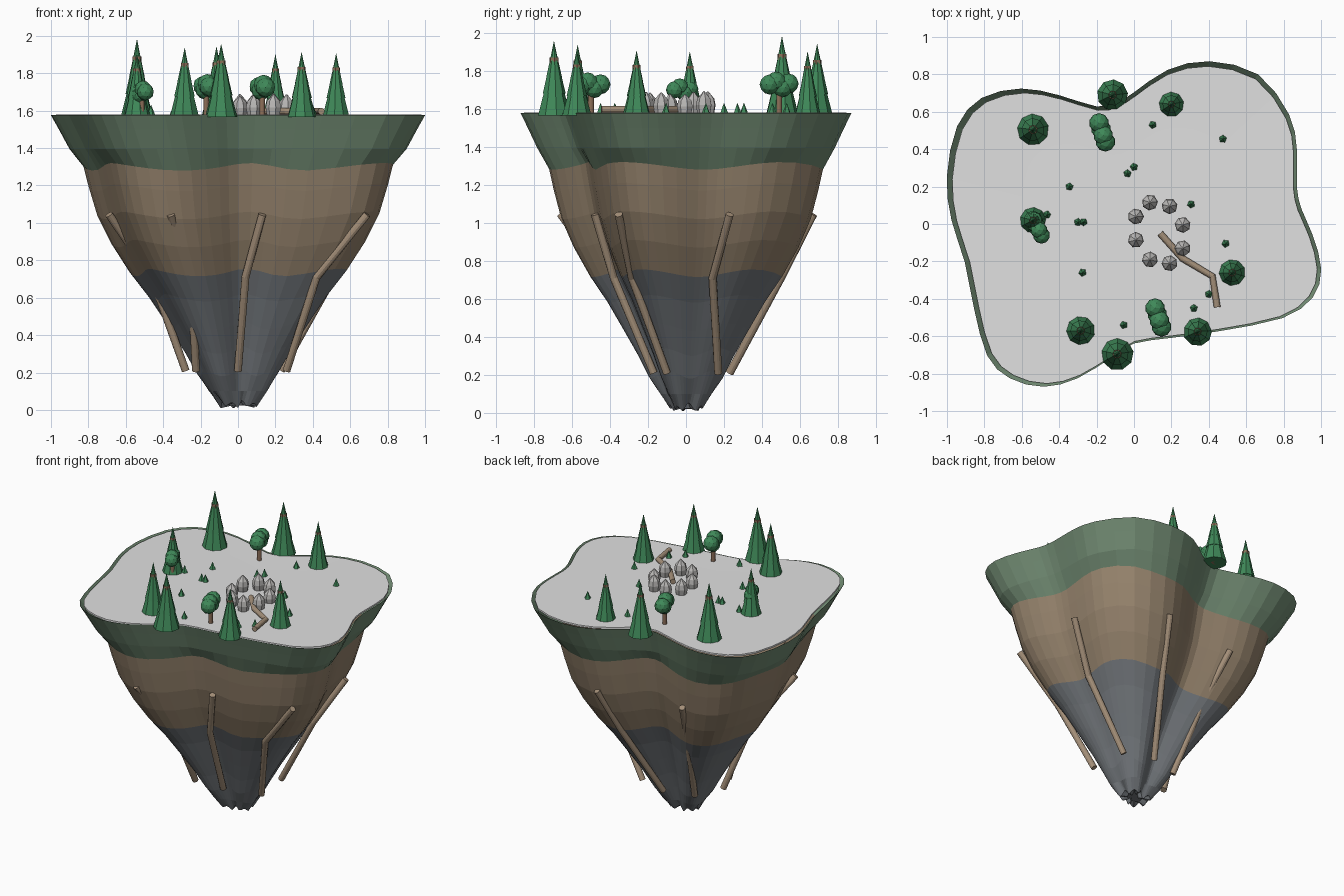
import bpy, bmesh, math, random
from mathutils import Vector, Matrix

if "Cube" in bpy.data.objects:
    bpy.data.objects.remove(bpy.data.objects["Cube"])

random.seed(4)
TOP = 1.577


def mat(name, r, g, b):
    m = bpy.data.materials.new(name)
    m.diffuse_color = (r, g, b, 1)
    m.use_nodes = True
    m.node_tree.nodes["Principled BSDF"].inputs["Base Color"].default_value = m.diffuse_color
    return m


GRASS = mat("moss_green", 0.17, 0.265, 0.175)
SOIL = mat("soil_brown", 0.3, 0.225, 0.15)
STONE = mat("slate_grey", 0.17, 0.185, 0.2)
GROUND = mat("pale_ground", 0.75, 0.75, 0.75)
LEAF = mat("leaf_green", 0.05, 0.25, 0.1)
BARK = mat("bark_brown", 0.27, 0.16, 0.1)
WOOD = mat("root_tan", 0.37, 0.275, 0.19)
ROCK = mat("rock_grey", 0.48, 0.47, 0.46)


def finish(bm, name, mats):
    bmesh.ops.recalc_face_normals(bm, faces=bm.faces)
    me = bpy.data.meshes.new(name)
    bm.to_mesh(me)
    bm.free()
    for m in mats:
        me.materials.append(m)
    ob = bpy.data.objects.new(name, me)
    bpy.context.collection.objects.link(ob)
    return ob


def loft(bm, rings, index=0, cap=True):
    """Skin a list of point rings with quads."""
    vs = [[bm.verts.new(p) for p in ring] for ring in rings]
    n = len(vs[0])
    for k, (a, b) in enumerate(zip(vs, vs[1:])):
        for i in range(n):
            f = bm.faces.new((a[i], a[(i + 1) % n], b[(i + 1) % n], b[i]))
            f.material_index = index(k) if callable(index) else index
    if cap:
        for ring in (vs[0], vs[-1]):
            bm.faces.new(ring).material_index = index
    return vs


def lathe(bm, profile, n, at, index=0, turn=0.0):
    """Revolve (radius, height) pairs about a vertical axis."""
    loft(bm, [[Vector(at) + Vector((r * math.cos(turn + math.tau * i / n),
                                    r * math.sin(turn + math.tau * i / n), z))
               for i in range(n)] for r, z in profile], index)


def tube(bm, pts, radius, n=12):
    """Jointed round bar along a path."""
    pts = [Vector(p) for p in pts]
    rings = []
    for i, p in enumerate(pts):
        d = (pts[min(i + 1, len(pts) - 1)] - pts[max(i - 1, 0)]).normalized()
        q = d.to_track_quat('Z', 'Y')
        rings.append([p + q @ Vector((radius * math.cos(math.tau * j / n),
                                      radius * math.sin(math.tau * j / n), 0)) for j in range(n)])
    loft(bm, rings)


# Island outline, smoothed with a closed Catmull-Rom curve
KEYS = [(0.865, 0.2), (0.865, 0.4), (0.825, 0.58), (0.66, 0.795), (0.4, 0.865), (0.18, 0.82),
        (0.0, 0.7), (-0.09, 0.645), (-0.2, 0.625), (-0.4, 0.685), (-0.6, 0.72), (-0.81, 0.67),
        (-0.94, 0.52), (-0.995, 0.25), (-0.97, 0.02), (-0.9, -0.2), (-0.85, -0.45),
        (-0.78, -0.7), (-0.66, -0.82), (-0.48, -0.865), (-0.3, -0.82), (-0.12, -0.71),
        (0.0, -0.635), (0.2, -0.605), (0.45, -0.57), (0.79, -0.5), (0.95, -0.39),
        (0.995, -0.24), (0.95, -0.06), (0.89, 0.08)]
outline = []
for i in range(len(KEYS)):
    a, b, c, d = (Vector(KEYS[(i + j) % len(KEYS)]) for j in (-1, 0, 1, 2))
    for t in (0.0, 0.5):
        outline.append(1.006 * 0.5 * (2 * b + (c - a) * t + (2 * a - 5 * b + 4 * c - d) * t * t
                                      + (3 * b - a - 3 * c + d) * t ** 3))

# Island body: moss rim, soil, then slate down to a ragged tip
LEVELS = [(0.965, 1.54), (1, TOP), (0.957, 1.5), (0.9, 1.395), (0.828, 1.3), (0.8, 1.19),
          (0.755, 1.04), (0.68, 0.89), (0.58, 0.735), (0.475, 0.6), (0.375, 0.45),
          (0.29, 0.32), (0.22, 0.2), (0.155, 0.1), (0.1, 0.03), (0.05, 0.04)]
rings = []
for k, (s, z) in enumerate(LEVELS):
    ring = []
    for p in outline:
        th = math.atan2(p.y, p.x)
        wave = 0.02 * math.cos(6 * (th + 1.45)) if 3 < k < 13 else 0
        if k >= 14:
            wave = 0.014 * math.sin(9 * th) + 0.008 * math.sin(5 * th + 1)
        ring.append(Vector((p.x * s, p.y * s, z + wave)))
    rings.append(ring)
bm = bmesh.new()
tip = loft(bm, rings, lambda k: 0 if k < 4 else 1 if k < 8 else 2, cap=False)[-1]
bm.faces.new(tip).material_index = 2
finish(bm, "island_body", [GRASS, SOIL, STONE])

# Pale ground plate, set slightly forward inside the rim
bm = bmesh.new()
plate = [[Vector((p.x * s + 0.004, p.y * s - 0.005, z)) for p in outline]
         for s, z in ((0.975, 1.568), (0.975, 1.58), (0.6, 1.579))]
loft(bm, plate)
finish(bm, "ground_plate", [GROUND])

# Hanging roots: (x, y) at the top, the bend and the lower end
ROOTS = [((-0.36, -0.66), (-0.25, -0.41), (-0.225, -0.17)),
         ((0.13, -0.48), (0.04, -0.38), (0.0, -0.17)),
         ((0.69, -0.355), (0.42, -0.285), (0.26, -0.1)),
         ((0.71, 0.23), (0.51, 0.14), (0.23, 0.17)),
         ((0.25, 0.67), (0.17, 0.5), (0.02, 0.23)),
         ((-0.36, 0.56), (-0.28, 0.38), (-0.19, 0.17)),
         ((-0.69, -0.28), (-0.46, -0.11), (-0.28, -0.03))]
bm = bmesh.new()
for path in ROOTS:
    tube(bm, [(x, y, z) for (x, y), z in zip(path, (1.045, 0.71, 0.21))], 0.021)
finish(bm, "hanging_roots", [WOOD])

# Conifers: trunk with stacked tapering skirts
CONIFERS = [(-0.54, 0.505, 0.088, 1.98), (-0.54, 0.02, 0.073, 1.9), (-0.285, -0.57, 0.08, 1.935),
            (-0.09, -0.695, 0.088, 1.955), (0.34, -0.575, 0.078, 1.91), (0.525, -0.26, 0.074, 1.905),
            (0.2, 0.64, 0.07, 1.9), (-0.115, 0.69, 0.083, 1.94)]
bm = bmesh.new()
for x, y, r, top in CONIFERS:
    h, at = top - 1.565, (x, y, 1.565)
    turn = random.random()
    lathe(bm, [(r * 0.3, 0), (r * 0.28, h * 0.78)], 6, at, 1, turn)
    for z0, z1, w0, w1 in ((0, 0.42, 1, 0.5), (0.3, 0.66, 0.7, 0.32),
                           (0.52, 0.86, 0.48, 0.14), (0.7, 1, 0.29, 0.01)):
        lathe(bm, [(r * w0, h * z0), (r * w1, h * z1)], 9, at, 0, turn)
finish(bm, "conifers", [LEAF, BARK])

# Round trees: short trunk under a row of leaf balls
ROUND = [(-0.187, 0.54, -0.153, 0.44, 1.728, 0.05), (0.113, -0.45, 0.147, -0.55, 1.724, 0.05),
         (-0.535, 0.02, -0.495, -0.06, 1.70, 0.043)]
bm = bmesh.new()
trunks = bmesh.new()
for x0, y0, x1, y1, z, r in ROUND:
    mx, my = (x0 + x1) / 2, (y0 + y1) / 2
    tube(trunks, [(mx, my, 1.57), (mx, my, z)], 0.015)
    for i, dz in enumerate((0.005, -0.015, 0.015, 0.0)):
        t = i / 3
        p = Vector((x0 + (x1 - x0) * t, y0 + (y1 - y0) * t, z + dz))
        bmesh.ops.create_icosphere(bm, subdivisions=2, radius=r * 1.06,
                                   matrix=Matrix.Translation(p))
finish(bm, "round_tree_leaves", [LEAF])
finish(trunks, "round_tree_trunks", [BARK])

# Little bushes
BUSHES = [(0.1, 0.53), (0.475, 0.455), (0, 0.305), (-0.035, 0.27), (-0.345, 0.2), (-0.465, 0.05),
          (-0.3, 0.01), (-0.27, 0.01), (0.305, 0.105), (0.49, -0.105), (-0.275, -0.26),
          (0.4, -0.375), (0.32, -0.45), (-0.055, -0.54)]
bm = bmesh.new()
for x, y in BUSHES:
    lathe(bm, [(0.023, 0), (0.001, 0.055)], 5, (x, y, 1.575), 0, random.random())
finish(bm, "bushes", [LEAF])

# Ring of pointed rocks
ROCKS = [(0.01, 0.04), (0.085, 0.115), (0.19, 0.095), (0.26, -0.005),
         (0.26, -0.13), (0.19, -0.21), (0.085, -0.19), (0.01, -0.085)]
bm = bmesh.new()
for i, (x, y) in enumerate(ROCKS):
    h = random.uniform(0.105, 0.125)
    lathe(bm, [(0.034, 0), (0.043, h * 0.4), (0.036, h * 0.68), (0.003, h)], 7, (x, y, 1.57), 0, i)
finish(bm, "rock_ring", [ROCK])

# Fallen log
bm = bmesh.new()
tube(bm, [(0.14, -0.05, 1.597), (0.26, -0.185, 1.597), (0.42, -0.28, 1.597),
          (0.445, -0.445, 1.597)], 0.018)
finish(bm, "fallen_log", [WOOD])
